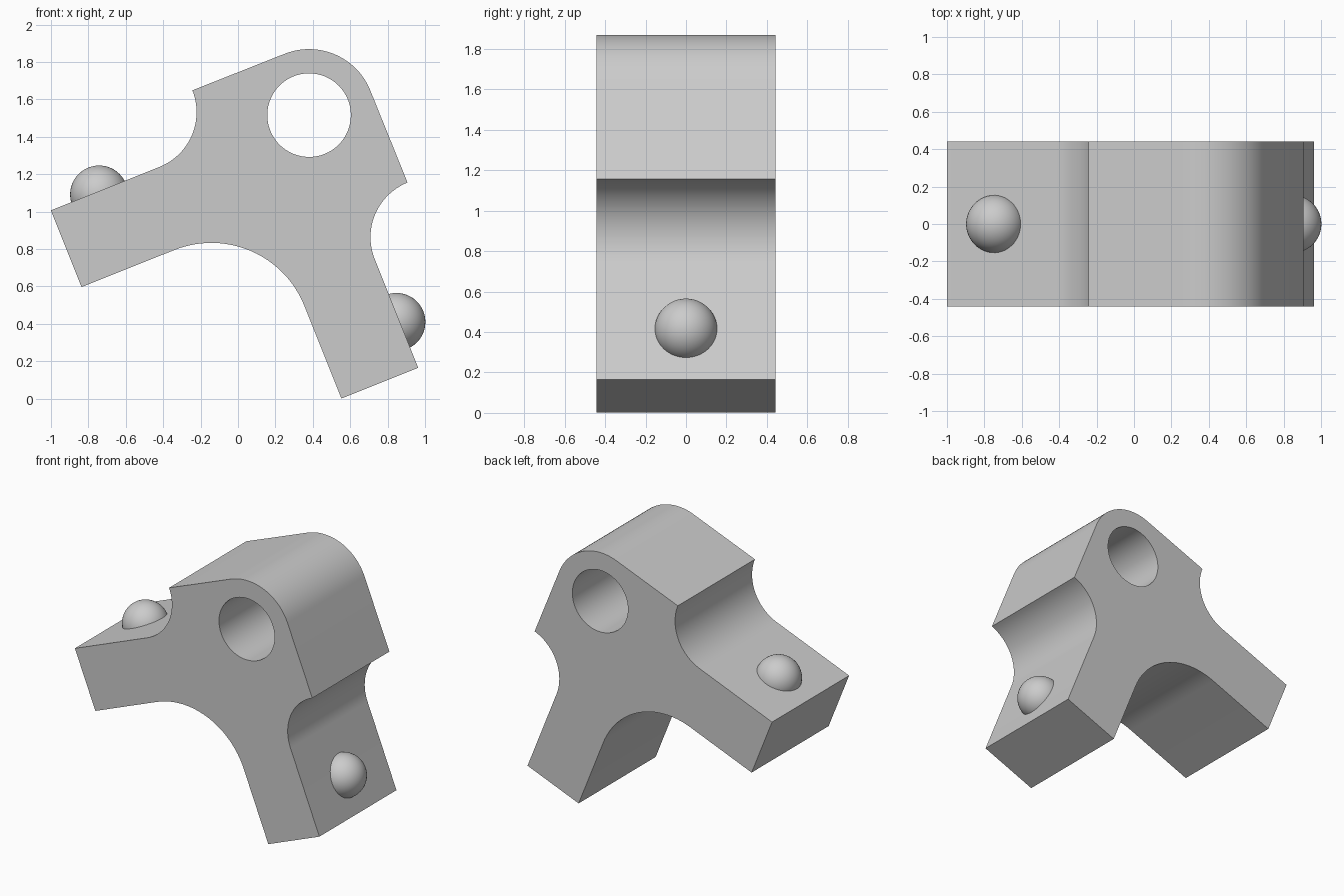
import bpy, bmesh
from math import sin, cos, pi, radians
from mathutils import Matrix

if "Cube" in bpy.data.objects:
    bpy.data.objects.remove(bpy.data.objects["Cube"])

HALF = 0.442                 # half depth
HX, HZ = 0.38, 1.516         # hole centre, origin of the tilted bracket frame
TILT = radians(21.8)
OUT, INN, END = 0.04, -0.402, -1.471   # arm outer face, inner face, tip
R, FILLET, SCOOP = 0.353, 0.535, 0.315


def to_front(p):
    a, b = p
    return (HX + a * cos(TILT) - b * sin(TILT), 0, HZ + a * sin(TILT) + b * cos(TILT))


def arc(ca, cb, r, d0, d1, n=24):
    return [(ca + r * cos(radians(d0 + (d1 - d0) * i / n)),
             cb + r * sin(radians(d0 + (d1 - d0) * i / n))) for i in range(n + 1)]


def smooth(ob):
    bpy.ops.object.select_all(action='DESELECT')
    ob.select_set(True)
    bpy.context.view_layer.objects.active = ob
    bpy.ops.object.shade_smooth_by_angle(angle=radians(30))


# Bracket: tilted two-armed profile with a round hole, extruded in y
c = INN - FILLET
outline = ([(END, OUT), (END, INN)]
           + arc(c, c, FILLET, 90, 0)
           + [(INN, END), (OUT, END)]
           + arc(OUT + SCOOP, OUT + SCOOP - 2 * SCOOP - 0.57, SCOOP, 180, 90)
           + arc(0, 0, R, 0, 90)
           + arc(OUT - SCOOP - 0.57, OUT + SCOOP, SCOOP, 0, -90))
hole = arc(0, 0, 0.2235, 0, 360, 64)[:-1]

bm = bmesh.new()
for loop in (outline, hole):
    vs = [bm.verts.new(to_front(p)) for p in loop]
    for i, v in enumerate(vs):
        bm.edges.new((v, vs[(i + 1) % len(vs)]))
bmesh.ops.remove_doubles(bm, verts=bm.verts[:], dist=0.003)
bmesh.ops.triangle_fill(bm, edges=bm.edges[:], use_beauty=True, use_dissolve=False)
bmesh.ops.translate(bm, verts=bm.verts[:], vec=(0, -HALF, 0))
ext = bmesh.ops.extrude_face_region(bm, geom=bm.faces[:], use_keep_orig=True)
bmesh.ops.translate(bm, vec=(0, 2 * HALF, 0),
                    verts=[g for g in ext['geom'] if isinstance(g, bmesh.types.BMVert)])
bmesh.ops.recalc_face_normals(bm, faces=bm.faces[:])
me = bpy.data.meshes.new("bracket")
bm.to_mesh(me)
bm.free()
bracket = bpy.data.objects.new("bracket", me)
bpy.context.collection.objects.link(bracket)
smooth(bracket)

# Round studs half sunk into each arm
for name, p in (("left_stud", (-1.2, 0.023)), ("lower_stud", (0.023, -1.2))):
    bpy.ops.mesh.primitive_uv_sphere_add(segments=48, ring_count=24, radius=0.155,
                                         location=to_front(p))
    stud = bpy.context.object
    stud.name = name
    smooth(stud)
